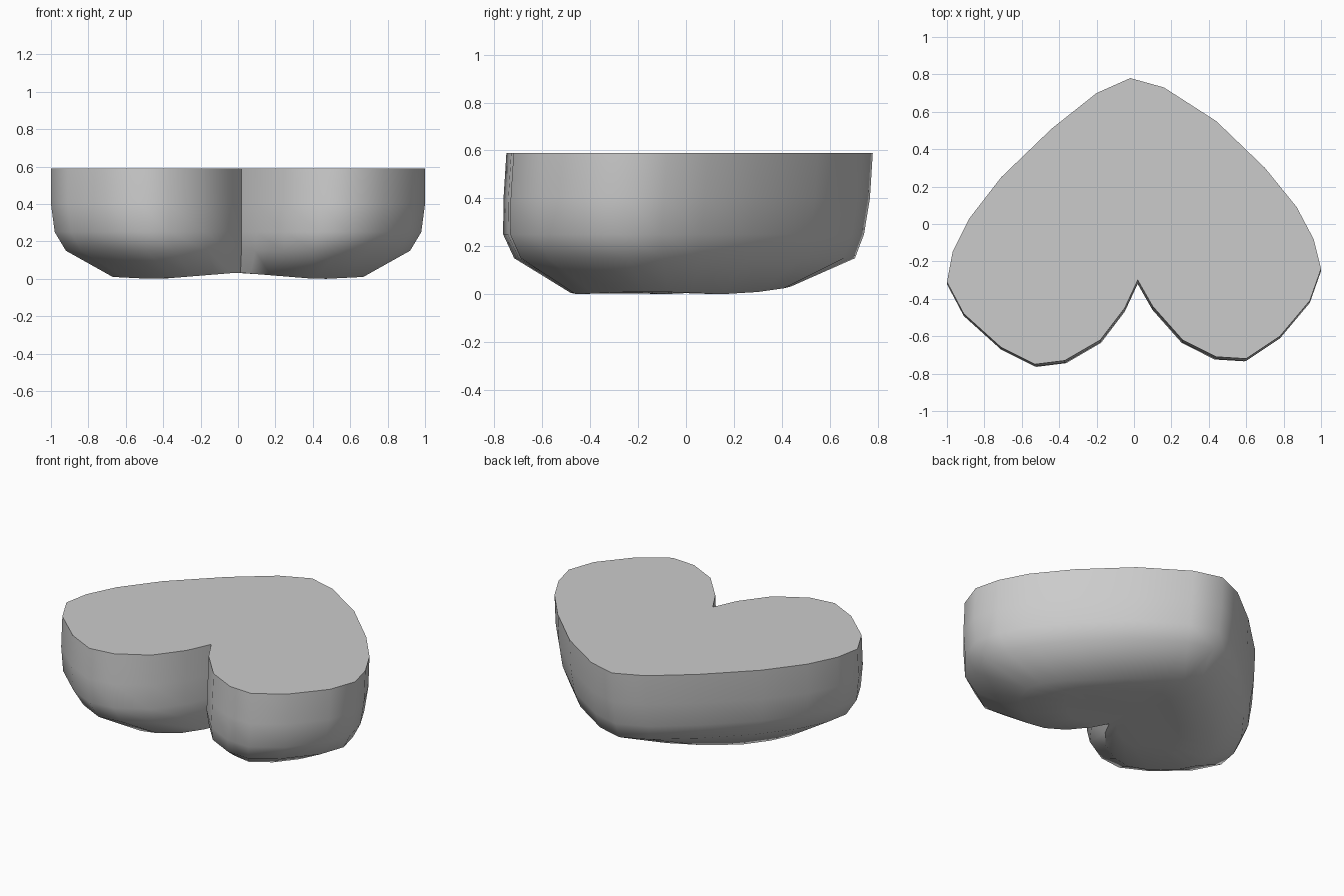
import bpy
import bmesh
import math

default_cube = bpy.data.objects.get("Cube")
if default_cube:
    bpy.data.objects.remove(default_cube, do_unlink=True)

# Single plain grey material
grey = bpy.data.materials.new("plain grey")
grey.use_nodes = True
colour = (0.6, 0.6, 0.6, 1)
grey.diffuse_color = colour
grey.node_tree.nodes["Principled BSDF"].inputs["Base Color"].default_value = colour

# Heart outline of the top, counterclockwise from the notch
outline = [
    (.02, -.3), (.1, -.44), (.26, -.62), (.44, -.71), (.6, -.72), (.78, -.6),
    (.94, -.41), (1, -.24), (.96, -.08), (.87, .09), (.7, .3), (.44, .55),
    (.16, .73), (-.02, .78), (-.2, .7), (-.44, .51), (-.71, .25), (-.88, .03),
    (-.97, -.15), (-1, -.31), (-.91, -.48), (-.71, -.66), (-.53, -.75),
    (-.37, -.73), (-.18, -.62), (-.05, -.45),
]

# Levels from top to underside: height, x scale, y scale, forward shift
levels = [
    (.59, 1, 1, 0),
    (.4, 1, 1, -.012),
    (.25, .98, .985, -.025),
    (.15, .92, .93, -.02),
    (None, .67, .6, -.03),
    (None, .4, .35, -.02),
]


def underside_height(x):
    """The underside rises gently between the two lobes."""
    return .037 - .034 * min(1, abs(x) / .42) + .05 * max(0, abs(x) - .45)


def add_ring(bm, height, scale_x, scale_y, shift):
    ring = []
    for x, y in outline:
        px, py = x * scale_x, y * scale_y + shift
        z = underside_height(px) if height is None else height
        ring.append(bm.verts.new((px, py, z)))
    return ring


def bridge(bm, upper, lower):
    count = len(upper)
    for i in range(count):
        j = (i + 1) % count
        bm.faces.new((upper[i], lower[i], lower[j], upper[j]))


# Heart-shaped body: flat top, rounded wall, shallow underside
bm = bmesh.new()
rings = [add_ring(bm, *level) for level in levels]
for upper, lower in zip(rings, rings[1:]):
    bridge(bm, upper, lower)
bm.faces.new(rings[0])
centre = bm.verts.new((0, 0, underside_height(0)))
last = rings[-1]
for i, vert in enumerate(last):
    bm.faces.new((vert, centre, last[(i + 1) % len(last)]))
bmesh.ops.recalc_face_normals(bm, faces=bm.faces[:])

# Rest the lowest point on the ground
lowest = min(v.co.z for v in bm.verts)
for v in bm.verts:
    if v.co.z < .1:
        v.co.z -= lowest

mesh = bpy.data.meshes.new("heart_body")
bm.to_mesh(mesh)
bm.free()
mesh.materials.append(grey)
heart_body = bpy.data.objects.new("heart_body", mesh)
bpy.context.collection.objects.link(heart_body)

# Smooth wall with a crisp top rim and notch
bpy.ops.object.select_all(action="DESELECT")
heart_body.select_set(True)
bpy.context.view_layer.objects.active = heart_body
bpy.ops.object.shade_smooth_by_angle(angle=math.radians(50))
